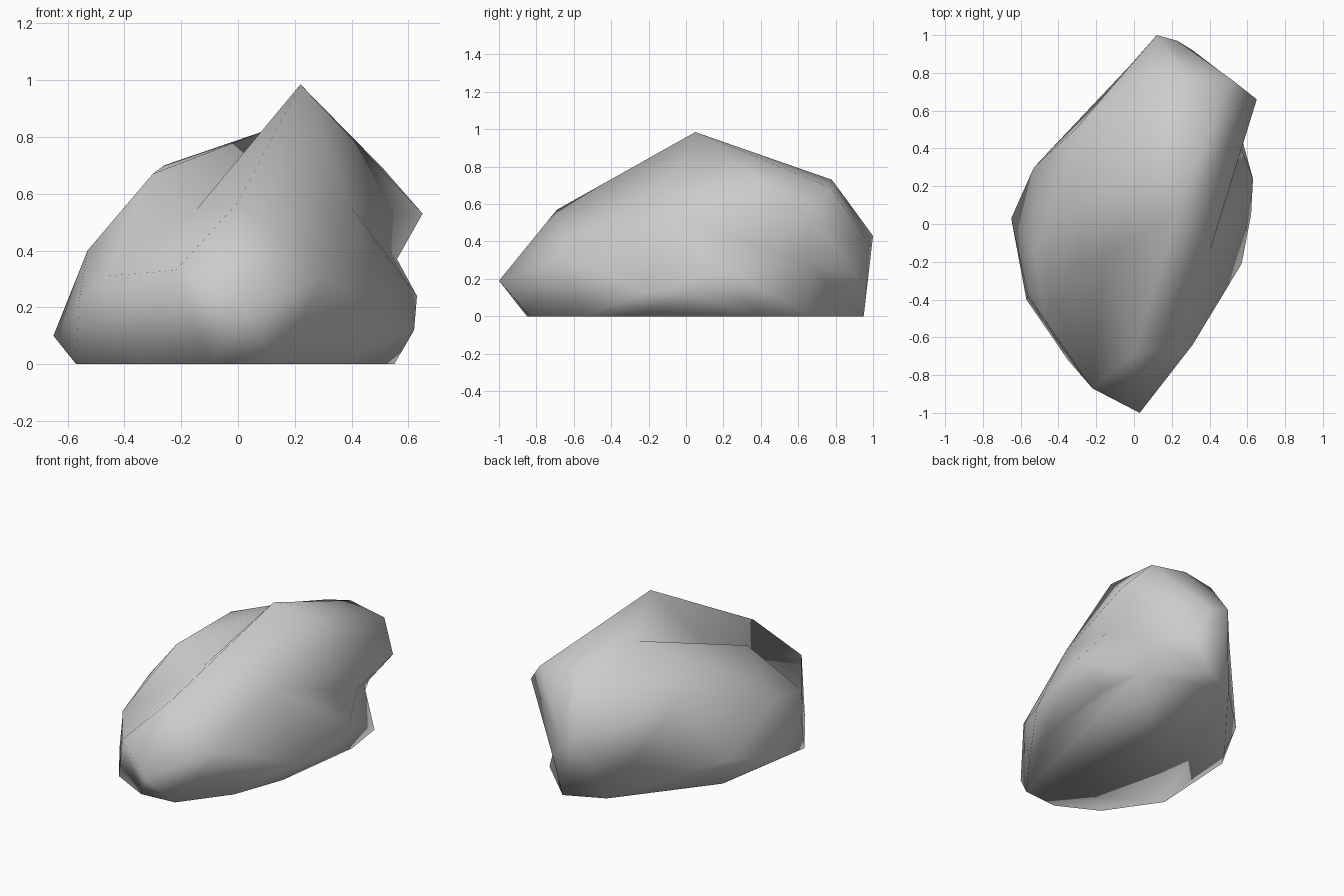
import bpy
import bmesh
from mathutils import Vector

# Remove the default cube
cube = bpy.data.objects.get("Cube")
if cube:
    bpy.data.objects.remove(cube, do_unlink=True)

# Plain stone grey
stone = bpy.data.materials.new("stone_grey")
stone.use_nodes = True
grey = (.6, .6, .6, 1)
stone.diffuse_color = grey
shader = next(n for n in stone.node_tree.nodes if n.type == 'BSDF_PRINCIPLED')
shader.inputs["Base Color"].default_value = grey

# Corners that are joined by particular edges
peak = (.22, .05, .985)
hollow = (-.15, -.17, .54)
spur = (-.3, -.2, .67)
brow = (.09, .39, .82)
rear_brow = (.08, .8, .68)
rear_ridge = (.26, .78, .73)
rear_corner = (.51, .77, .69)
overhang = (.65, .66, .53)
recess = (.45, .65, .28)
rear_bulge = (.23, .97, .4)
rear_knob = (.31, .92, .21)
heel = (.22, .95, 0)

# Outline of the flat underside
foot = [(-.57, -.4), (-.35, -.72), (-.1, -.85), (.13, -.83), (.35, -.54),
        (.47, -.21), (.55, .38), (.51, .67), (-.02, .84), (-.46, .28)]

# Widest bulges just above the ground
belly = [(.03, -1, .19), (-.22, -.87, .33), (-.56, -.38, .22), (-.65, .03, .1),
         (-.53, .3, .18), (.12, 1, .43), (.63, .24, .24), (.62, .05, .12),
         (.57, -.21, .13), (.31, -.64, .31), rear_bulge, rear_knob]

# Broken upper edge, with the notch below the overhang
shoulder = [(-.53, -.14, .4), (-.47, -.51, .31), (-.31, .5, .6), (.56, .42, .37),
            (.4, -.15, .55), recess, overhang]

# Ridge line, side spur and the hollow between them
crown = [(0, -.69, .57), (-.26, .3, .7), hollow, spur, brow, peak,
         rear_brow, rear_ridge, rear_corner]

points = [(x, y, 0) for x, y in foot] + [heel] + belly + shoulder + crown

# Skin the points in the order they surround the core, so hollows survive
core = Vector((.03, 0, .3))
reach = Vector((.65, 1, .6))


def direction(point):
    away = Vector(point) - core
    return Vector(a / r for a, r in zip(away, reach)).normalized()


bm = bmesh.new()
corner = {p: bm.verts.new(direction(p)) for p in points}
bmesh.ops.convex_hull(bm, input=list(bm.verts))
for place, vert in corner.items():
    vert.co = place


def join(a, b):
    """Turn the edge that lies across the two corners so that it joins them."""
    ends = {corner[a], corner[b]}
    for edge in bm.edges:
        around = {v for f in edge.link_faces for v in f.verts}
        if around - set(edge.verts) == ends:
            bmesh.ops.rotate_edges(bm, edges=[edge])
            return


# Ridges and creases running between the named corners
for a, b in [(hollow, brow), (spur, brow), (peak, rear_corner), (peak, overhang),
             (peak, rear_brow), (peak, rear_ridge), (overhang, rear_bulge),
             (overhang, rear_knob), (recess, heel)]:
    join(a, b)

# Merge the underside into one flat face
under = [f for f in bm.faces if all(v.co.z < .001 for v in f.verts)]
bmesh.ops.dissolve_faces(bm, faces=under)
bmesh.ops.recalc_face_normals(bm, faces=list(bm.faces))

mesh = bpy.data.meshes.new("boulder")
bm.to_mesh(mesh)
bm.free()
mesh.materials.append(stone)
for face in mesh.polygons:
    face.use_smooth = True
boulder = bpy.data.objects.new("boulder", mesh)
bpy.context.collection.objects.link(boulder)
